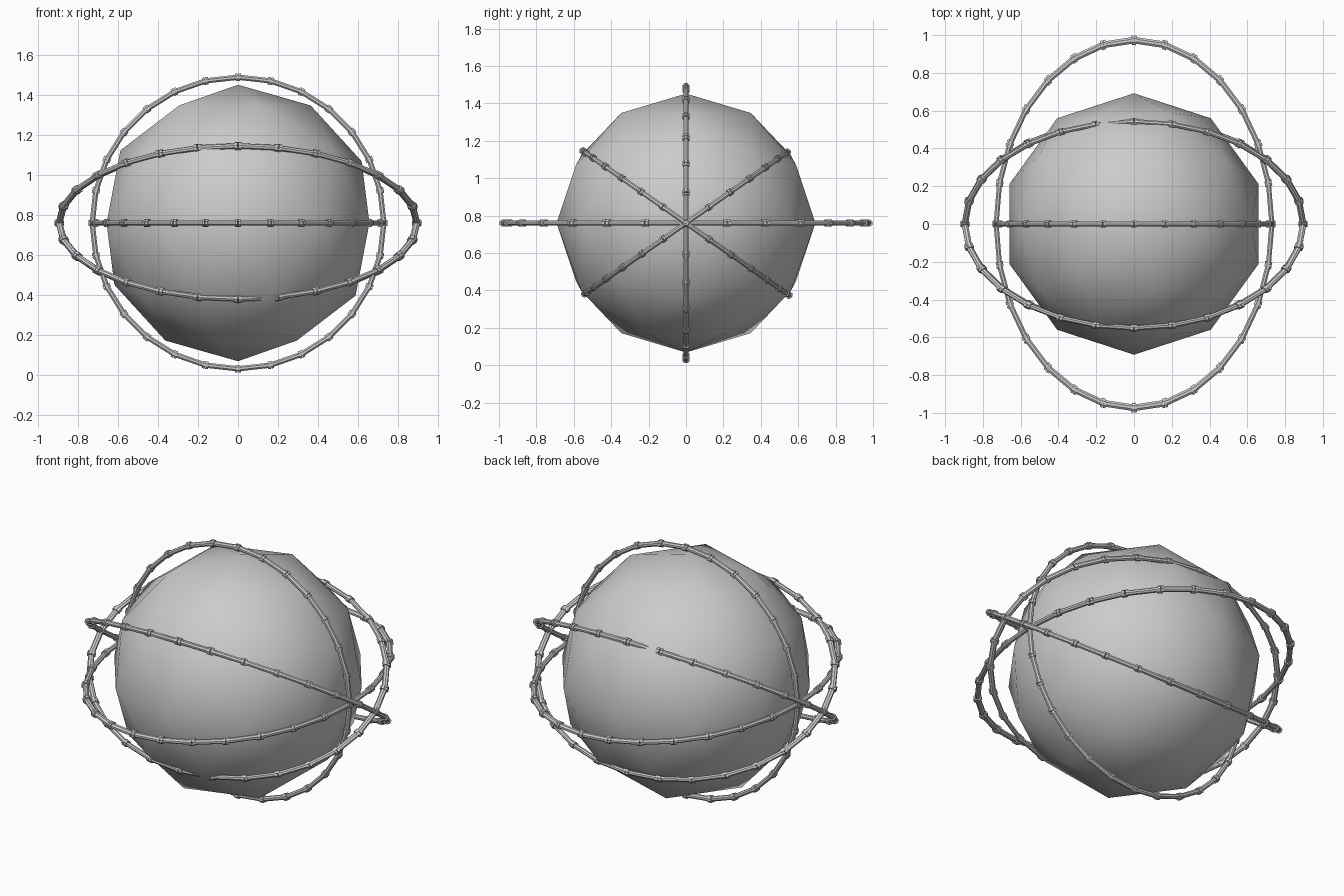
import bpy, bmesh, math
from mathutils import Vector, Matrix

if "Cube" in bpy.data.objects:
    bpy.data.objects.remove(bpy.data.objects["Cube"])

CZ = 0.76          # height of the common centre
R = 0.73           # ring radius through the joints
SEGS, SIDES = 28, 8

# core sphere: coarse icosphere, smooth shaded
bpy.ops.mesh.primitive_ico_sphere_add(subdivisions=2, radius=0.692, location=(0, 0, CZ))
core = bpy.context.object
core.name = "core_sphere"
bpy.ops.object.shade_smooth()


def add_segment(bm, a, b):
    """Straight rod from a to b with a small flange at each end."""
    axis = b - a
    length = axis.length
    t = axis.normalized()
    up = Vector((0, 0, 1))
    side = t.cross(up)
    rod, lip, w = 0.0142, 0.0205, 0.013
    profile = [(0, lip), (w, lip), (w, rod),
               (length - w, rod), (length - w, lip), (length, lip)]
    loops = []
    for d, r in profile:
        loop = []
        for k in range(SIDES):
            ang = 2 * math.pi * (k + 0.5) / SIDES
            loop.append(bm.verts.new(a + t * d + (side * math.cos(ang) + up * math.sin(ang)) * r))
        loops.append(loop)
    for l0, l1 in zip(loops, loops[1:]):
        for k in range(SIDES):
            n = (k + 1) % SIDES
            bm.faces.new((l0[k], l0[n], l1[n], l1[k]))
    bm.faces.new(loops[0][::-1])
    bm.faces.new(loops[-1])


def make_ring(name, scale, tilt):
    """Jointed ring, stretched to an ellipse and tilted about x."""
    bm = bmesh.new()
    pts = [Vector((R * math.cos(2 * math.pi * i / SEGS), R * math.sin(2 * math.pi * i / SEGS), 0))
           for i in range(SEGS)]
    for i in range(SEGS):
        add_segment(bm, pts[i], pts[(i + 1) % SEGS])
    bmesh.ops.recalc_face_normals(bm, faces=bm.faces)
    mesh = bpy.data.meshes.new(name)
    bm.to_mesh(mesh)
    bm.free()
    ob = bpy.data.objects.new(name, mesh)
    bpy.context.collection.objects.link(ob)
    ob.location = (0, 0, CZ)
    ob.scale = scale
    ob.rotation_euler = (math.radians(tilt), 0, 0)
    return ob


# four orbiting rings
make_ring("upright_ring", (1, 1, 1), 90)
make_ring("level_ring", (1, 1.333, 1), 0)
make_ring("tilted_ring_a", (1.227, 0.922, 1), -35)
make_ring("tilted_ring_b", (1.227, 0.907, 1), 35)
